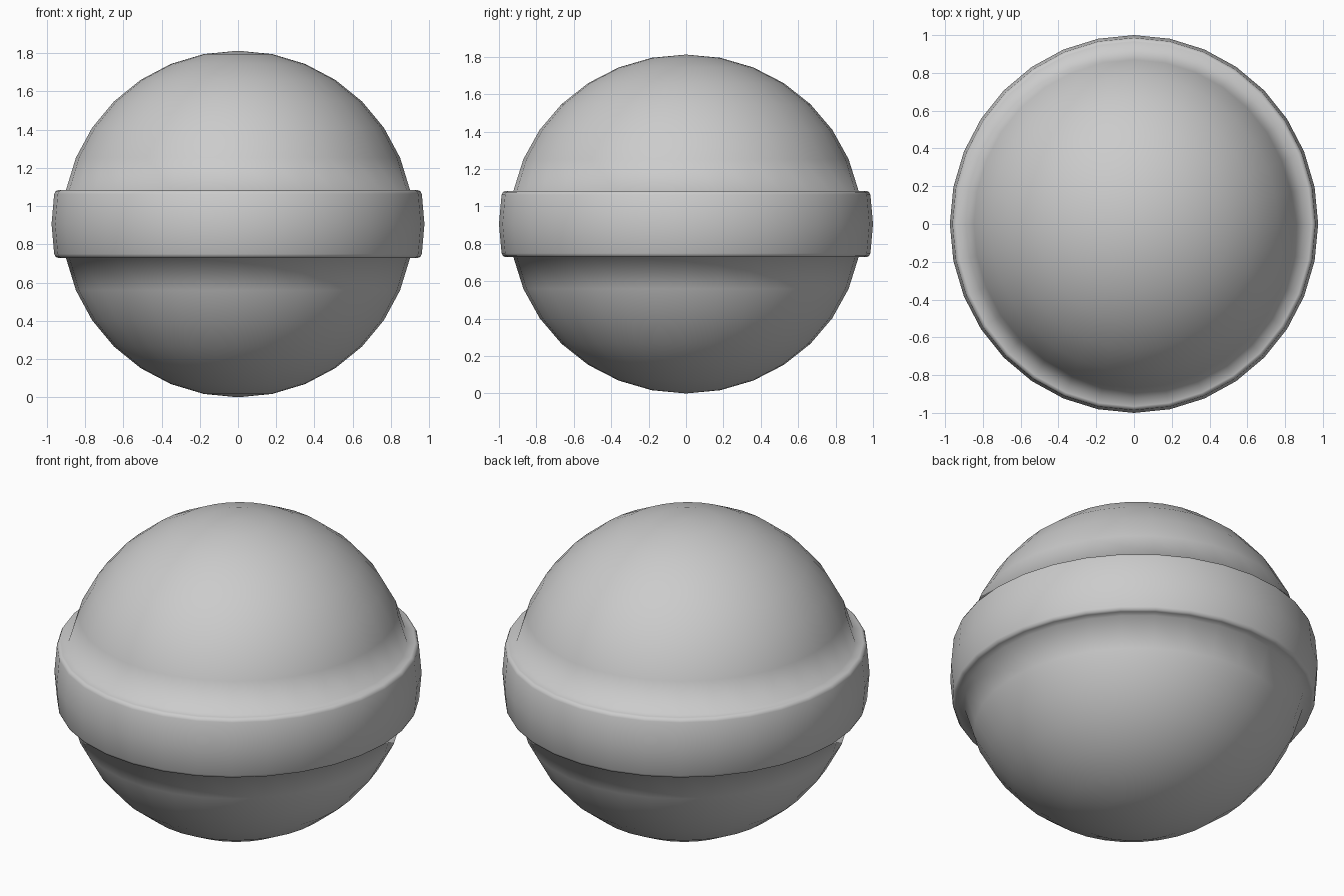
import bpy, bmesh
from math import sin, cos, pi

if "Cube" in bpy.data.objects:
    bpy.data.objects.remove(bpy.data.objects["Cube"])

SEG, RINGS = 32, 16
RXY, RZ, SQUASH = 0.941, 0.906, 0.975   # ball radii, slight narrowing along x

# Half profile: sphere rings with a raised, softly bevelled equator band
upper = [(RXY * sin(pi * i / RINGS), RZ * cos(pi * i / RINGS)) for i in range(1, RINGS // 2)]
edge = upper[-1][1]
upper += [(0.966, edge), (0.979, edge - 0.006), (0.986, edge - 0.02)]
profile = upper + [(1.0, 0.0)] + [(r, -z) for r, z in reversed(upper)]

# Lathe the profile into one closed ball
bm = bmesh.new()
rings = []
for r, z in profile:
    rings.append([bm.verts.new((SQUASH * r * cos(2 * pi * k / SEG),
                                r * sin(2 * pi * k / SEG), z + RZ)) for k in range(SEG)])
top = bm.verts.new((0, 0, 2 * RZ))
bottom = bm.verts.new((0, 0, 0))
for k in range(SEG):
    n = (k + 1) % SEG
    bm.faces.new((top, rings[0][k], rings[0][n]))
    bm.faces.new((bottom, rings[-1][n], rings[-1][k]))
    for a, b in zip(rings, rings[1:]):
        bm.faces.new((a[k], b[k], b[n], a[n]))
bmesh.ops.recalc_face_normals(bm, faces=bm.faces)
for f in bm.faces:
    f.smooth = True

mesh = bpy.data.meshes.new("banded_ball")
bm.to_mesh(mesh)
bm.free()
bpy.context.collection.objects.link(bpy.data.objects.new("banded_ball", mesh))
